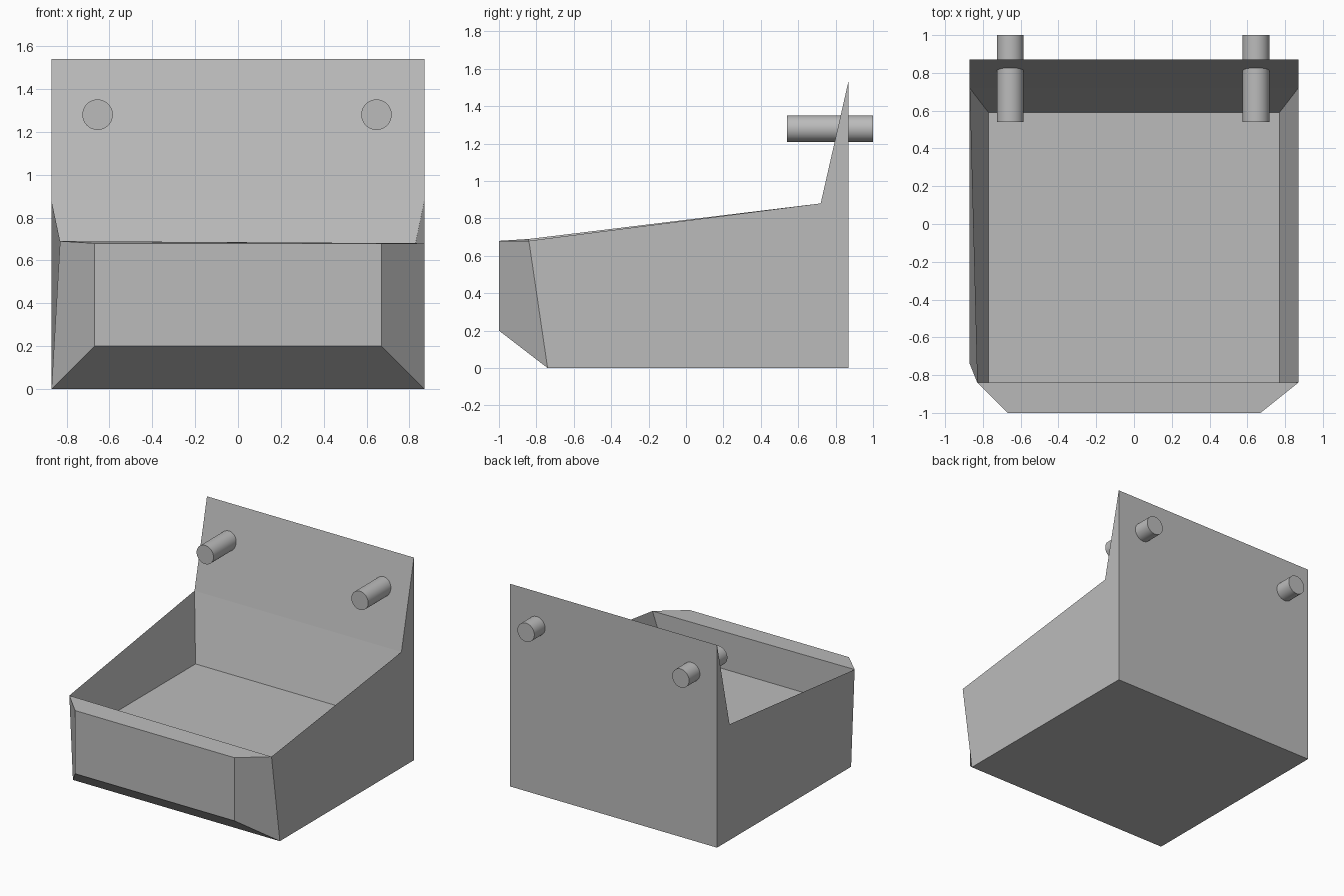
import bpy
import bmesh
from math import pi

cube = bpy.data.objects.get("Cube")
if cube:
    bpy.data.objects.remove(cube, do_unlink=True)

# One plain grey for everything
grey = bpy.data.materials.new("plain_grey")
grey.use_nodes = True
colour = (0.5, 0.5, 0.5, 1)
grey.diffuse_color = colour
grey.node_tree.nodes["Principled BSDF"].inputs["Base Color"].default_value = colour

HALF = 0.87        # half width of the bin
BACK = 0.87        # y of the back plate
LIP_Y = -0.84      # inner edge of the front lip
FLOOR_Z = 0.4      # raised inner floor


def side_points(bm, side, lip_x, lip_z):
    """Corner points of one side of the bin, named by place."""
    places = {
        "base_front": (HALF, -0.74, 0),
        "base_back": (HALF, BACK, 0),
        "plate_top": (HALF, BACK, 1.54),
        "rim_back": (HALF, 0.72, 0.88),
        "rim_front": (lip_x, LIP_Y, lip_z),
        "nose_top": (0.67, -1, 0.68),
        "nose_low": (0.67, -1, 0.2),
        "floor_front": (0.77, LIP_Y, FLOOR_Z),
        "floor_back": (0.77, 0.59, FLOOR_Z),
    }
    return {k: bm.verts.new((side * x, y, z)) for k, (x, y, z) in places.items()}


def build_bin():
    bm = bmesh.new()
    right = side_points(bm, 1, HALF, 0.68)
    left = side_points(bm, -1, 0.83, 0.69)

    # Side wall, front corner chamfer and sloping inner wall on each side
    for p in (right, left):
        for loop in (
            ("base_front", "base_back", "plate_top", "rim_back", "rim_front"),
            ("base_front", "rim_front", "nose_top", "nose_low"),
            ("rim_front", "rim_back", "floor_back", "floor_front"),
        ):
            bm.faces.new([p[k] for k in loop])

    # Strips across the width, following the section all the way round
    section = ("base_front", "base_back", "plate_top", "rim_back", "floor_back",
               "floor_front", "rim_front", "nose_top", "nose_low")
    for a, b in zip(section, section[1:] + section[:1]):
        bm.faces.new((left[a], right[a], right[b], left[b]))

    bmesh.ops.recalc_face_normals(bm, faces=bm.faces)
    mesh = bpy.data.meshes.new("bin_body")
    bm.to_mesh(mesh)
    bm.free()
    mesh.materials.append(grey)
    bpy.context.collection.objects.link(bpy.data.objects.new("bin_body", mesh))


def build_peg(name, x):
    bpy.ops.mesh.primitive_cylinder_add(
        vertices=40, radius=0.071, depth=0.46,
        location=(x, 0.77, 1.28), rotation=(pi / 2, 0, 0))
    peg = bpy.context.object
    peg.name = name
    peg.data.materials.append(grey)
    bpy.ops.object.shade_smooth_by_angle()


build_bin()
# Pegs passing through the back plate
build_peg("left_peg", 0.646)
build_peg("right_peg", -0.655)
